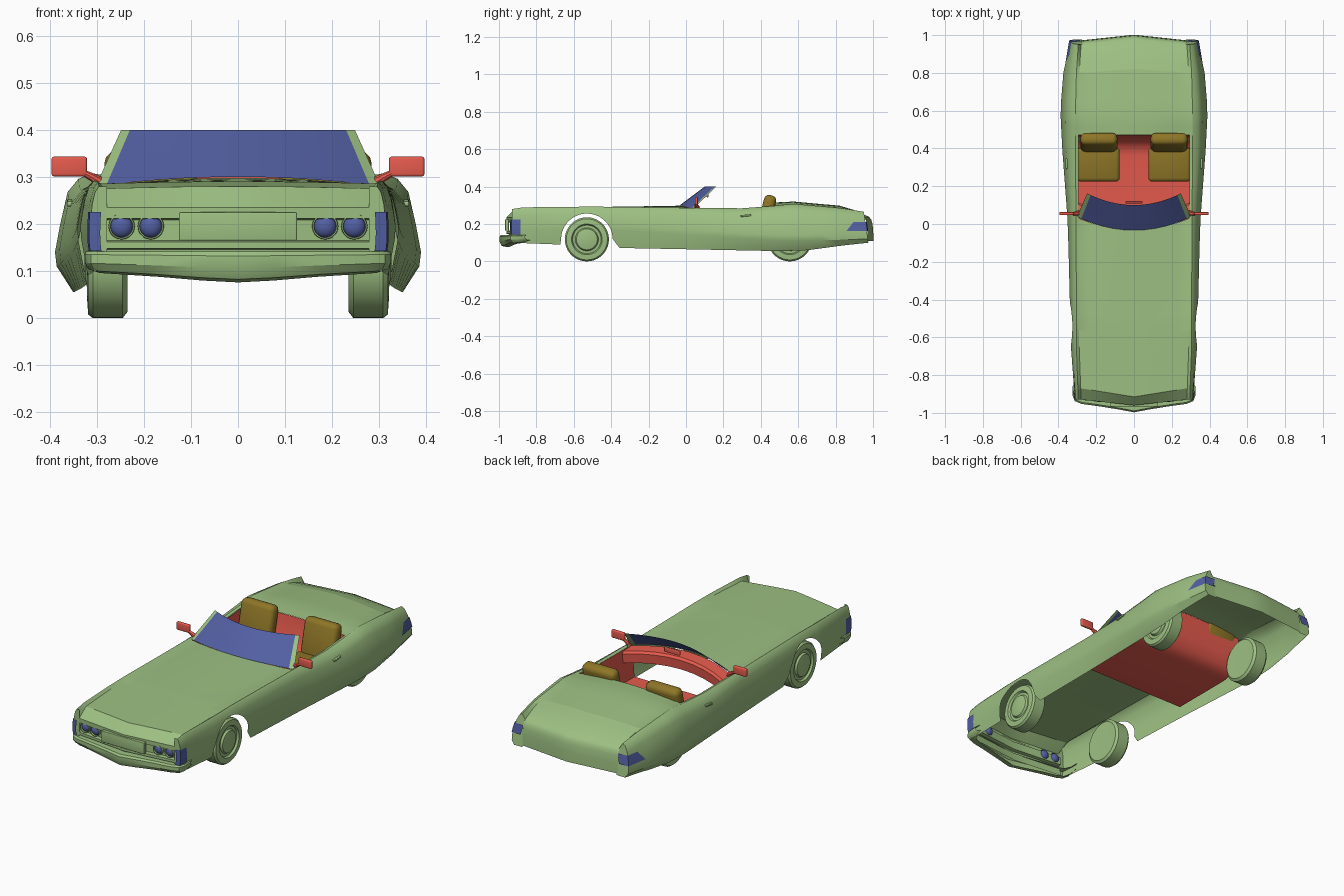
import bpy, bmesh, math
from mathutils import Vector, Matrix

if "Cube" in bpy.data.objects:
    bpy.data.objects.remove(bpy.data.objects["Cube"])


def material(name, rgb):
    m = bpy.data.materials.new(name)
    m.use_nodes = True
    m.diffuse_color = (*rgb, 1)
    m.node_tree.nodes["Principled BSDF"].inputs["Base Color"].default_value = (*rgb, 1)
    return m


GREEN = material("sage green", (0.34, 0.53, 0.225))
BLUE = material("slate blue", (0.085, 0.115, 0.36))
RED = material("coral red", (0.80, 0.105, 0.075))
OCHRE = material("ochre", (0.27, 0.18, 0.02))


def finish(name, bm, mats, mirror=False, angle=30):
    bmesh.ops.remove_doubles(bm, verts=bm.verts, dist=0.0004)
    bmesh.ops.recalc_face_normals(bm, faces=bm.faces)
    me = bpy.data.meshes.new(name)
    bm.to_mesh(me)
    bm.free()
    ob = bpy.data.objects.new(name, me)
    bpy.context.collection.objects.link(ob)
    for m in mats:
        me.materials.append(m)
    bpy.ops.object.select_all(action="DESELECT")
    ob.select_set(True)
    bpy.context.view_layer.objects.active = ob
    bpy.ops.object.shade_smooth_by_angle(angle=math.radians(angle))
    if mirror:
        mod = ob.modifiers.new("Mirror", "MIRROR")
        mod.use_clip = True
        mod.merge_threshold = 0.001


def sheet(name, rows, mats, angle=30, skip=lambda c: False, pick=lambda c: 0):
    bm = bmesh.new()
    vs = [[bm.verts.new(p) for p in r] for r in rows]
    for a, b in zip(vs, vs[1:]):
        for i in range(len(a) - 1):
            quad = (a[i], a[i + 1], b[i + 1], b[i])
            c = sum((v.co for v in quad), Vector()) / 4
            if not skip(c):
                bm.faces.new(quad).material_index = pick(c)
    finish(name, bm, mats, True, angle)


def box(name, size, loc, mat, bevel, tilt=0.0, mirror=False):
    bm = bmesh.new()
    bmesh.ops.create_cube(bm, size=1, matrix=Matrix.Translation(loc)
                          @ Matrix.Rotation(tilt, 4, "X") @ Matrix.Diagonal((*size, 1)))
    bmesh.ops.bevel(bm, geom=bm.edges[:], offset=bevel, segments=3, profile=0.5, affect="EDGES")
    finish(name, bm, [mat], mirror)


def interp(keys, y):
    for a, b in zip(keys, keys[1:]):
        if y <= b[0]:
            f = max(0, (y - a[0]) / (b[0] - a[0]))
            return [p + (q - p) * f for p, q in zip(a[1:], b[1:])]
    return list(keys[-1][1:])


# Body shape along y: half widths at shoulder, belt, crease and sill
WIDTH = [(-.93, .295, .31, .312, .305), (-.65, .305, .325, .334, .32),
         (-.4, .305, .33, .34, .32), (0, .307, .335, .35, .33), (.4, .31, .36, .38, .345),
         (.6, .31, .362, .39, .352), (.8, .305, .347, .374, .345), (.95, .295, .325, .342, .325)]
# Heights: shoulder, deck edge, deck centre
TOP = [(-.93, .28, .235, .235), (-.87, .289, .275, .28), (-.5, .293, .286, .29),
       (.03, .286, .281, .298), (.3, .284, .28, .298), (.47, .297, .294, .315),
       (.57, .308, .305, .32), (.8, .288, .284, .298), (.87, .279, .266, .276),
       (.95, .265, .235, .238)]
# Heights: crease, sill
LOW = [(-.93, .2, .1), (-.67, .2, .09), (-.36, .195, .072), (0, .172, .065),
       (.5, .14, .055), (.65, .14, .06), (.95, .15, .1)]
BOW = [(-.93, -.03), (-.87, -.045), (-.6, -.03), (.03, -.06), (.47, 0), (.95, .03)]
WHEEL_Y, WHEEL_R, ARCH_R = -.53, .118, .138
DECK = (0, .25, .5, .8, 1)


def side_profile(y):
    xs, xb, xc, xl = interp(WIDTH, y)
    zs, zc, zl = interp(TOP, y)[0], *interp(LOW, y)
    return [(xs, zs), (xs + (xb - xs) * .55, zs - .012), (xb, zs - .04),
            (xb * .4 + xc * .6, (zs - .04) * .45 + zc * .55), (xc, zc),
            (xc * .85 + xl * .15 + .002, zc - .03), (xl, zl)]


def side_x(y, z):
    return interp([(-h, x) for x, h in side_profile(y)], -z)[0]


def rake(y, z):
    return y + max(0, y - .85) * 1.5 * (.27 - z)


def deck_row(y):
    zs, ze, zc = interp(TOP, y)
    inner, bow = side_profile(y)[0][0] - .015, interp(BOW, y)[0]
    return [(inner * t, y + bow * ((1 - t * t) if abs(y) < .5 else 1 - t),
             ze + (zc - ze) * (1 - t * t)) for t in DECK]


def station(y):
    row, d = deck_row(y), y - WHEEL_Y
    floor = WHEEL_R + math.sqrt(ARCH_R ** 2 - d * d) if abs(d) < ARCH_R else 0
    for x, z in side_profile(y):
        h = max(z, floor)
        row.append((side_x(y, h), rake(y, h), h))
    return row


def opening(c):
    cowl = .035 - .06 * (1 - (c.x / .29) ** 2)
    cockpit = cowl < c.y < .47 and c.x < .285
    tail = c.y > .8 and c.x < interp(WIDTH, c.y)[0] - .0165
    return cockpit or tail


# Open body shell with wheel arch and cockpit opening
arch = [WHEEL_Y - ARCH_R * .9999 * math.cos(math.pi * i / 20) for i in range(21)]
ys = [-.93, -.9, -.87, -.8, -.72, -.672] + arch + [-.355, -.25, -.12, .03, .12, .21, .3,
      .385, .47, .52, .57, .65, .73, .8, .84, .87, .91, .95]
sheet("body_shell", [station(y) for y in ys], [GREEN], skip=opening)

# Boot lid rolling down into the tail, between the fender tips
roll = [[(.28 * t, y + .03 * (1 - t), z) for t in DECK]
        for y, z in ((.961, .222), (.967, .2), (.971, .16), (.972, .108))]
sheet("boot_lid", [deck_row(y) for y in (.8, .84, .87, .91, .95)] + roll, [GREEN], angle=50)
sheet("fender_tail", [[(.276, rake(.95, z), min(z, .235)), (x, rake(.95, z), z)]
                      for x, z in side_profile(.95)], [GREEN])

# Front grille panel, pointed in plan, with a recessed band
grille = [(.235, 0), (.212, 0), (.208, .018), (.165, .018), (.162, 0), (.148, 0), (.146, .012), (.1, .02)]
sheet("grille_panel", [[(.28 * t, -.93 - .03 * (1 - t) + d, z) for t in (0, .33, .66, 1)]
                       for z, d in grille], [GREEN])
sheet("fender_front", [[(.278, -.93, z), (x, -.93, z)] for x, z in side_profile(-.93)], [GREEN])

# Front bumper swept along a pointed path
path = [(0, -.997, .076), (.08, -.982, .08), (.18, -.966, .088), (.28, -.952, .094),
        (.312, -.938, .096), (.325, -.91, .1), (.325, -.86, .112)]
sheet("front_bumper", [[(x * s, y + d, low + (.142 - low) * f)
                        for s, d, f in ((.95, .045, 1), (.99, .008, 1), (1, 0, .85), (1, 0, .45),
                                        (.98, .012, .1), (.94, .045, 0))]
                       for x, y, low in path], [GREEN])
box("number_plate", (.25, .02, .06), (0, -.957, .195), GREEN, .003)


# Lamps wrapping round the corners
def corner_lamp(name, y_in, y_end, z0, z1, wrap, lean=0):
    e, s = .004, math.copysign(.004, y_end)
    rows = []
    for i in range(5):
        z = z0 + (z1 - z0) * i / 4
        xe = side_x(y_end, z) + e
        ye = rake(y_end, z) + s
        yi = y_in + lean * (z - z0)
        rows.append([(side_x(yi, z) + e, yi, z), (xe, ye, z), (xe - wrap, ye + s, z)])
    sheet(name, rows, [BLUE])


corner_lamp("front_indicator", -.885, -.93, .143, .225, .024)
corner_lamp("tail_lamp", .857, .95, .162, .212, .055, lean=.8)

# Twin round headlamps with rims
for i, x in enumerate((.185, .247)):
    y = -.915 - .03 * (1 - x / .28)
    bm = bmesh.new()
    bmesh.ops.create_uvsphere(bm, u_segments=20, v_segments=10, radius=.024,
                              matrix=Matrix.Translation((x, y, .195)) @ Matrix.Diagonal((1, .7, 1, 1)))
    finish(f"headlamp_{i + 1}", bm, [BLUE], True)
    ring = [[(x + r * math.cos(a), y + d, .195 + r * math.sin(a))
             for r, d in ((.023, 0), (.024, -.014), (.027, -.014), (.028, 0))]
            for a in [math.tau * k / 20 for k in range(21)]]
    sheet(f"headlamp_rim_{i + 1}", ring, [GREEN])

# Wheels turned from a profile, with a raised hub cap
tyre = [(0, .237), (.105, .235), (.118, .245), (.118, .308), (.11, .318), (.082, .32),
        (.076, .31), (.062, .31), (.056, .32), (.03, .325), (0, .326)]
for name, y in (("front_wheel", WHEEL_Y), ("rear_wheel", .555)):
    sheet(name, [[(x, y + r * math.cos(a), WHEEL_R + r * math.sin(a)) for r, x in tyre]
                 for a in [math.tau * k / 36 for k in range(37)]], [GREEN])


# Curved windscreen; its outer columns are the pillars
def screen(t, f, dy=0, dz=0):
    a = Vector((.285 * t, -.033 + .063 * t * t + dy, .30 - .018 * t * t + dz))
    return a.lerp(Vector((.234 * t, .10 + .055 * t * t, .40)), f)


sheet("windscreen", [[screen(t, f) for t in (0, .2, .4, .6, .8, .98, 1.06)]
                     for f in (0, .5, 1)], [BLUE, GREEN],
      pick=lambda c: int(c.x > .285 * .985 - .051 * (c.z - .28) / .12))

# Dashboard
sheet("dashboard", [[screen(t, 0, dy, dz) for t in (0, .25, .5, .75, 1.03)]
                    for dy, dz in ((.006, -.004), (.07, -.008), (.08, -.02), (.075, -.07))], [RED])

# Cockpit tub: floor, curved rear wall meeting the deck, and inner door walls
tub = [(.01, .1), (.36, .1), (.4, .108), (.435, .135), (.46, .19), (.472, .293)]
sheet("cockpit_floor", [[(.295 * t, y, z + (.02 * (1 - t * t) if z > .25 else 0)) for t in DECK]
                        for y, z in tub], [RED])
sheet("inner_door", [[(.295, y, z), (.295, max(y, .03), .281 + max(0, y - .39) * .14)]
                     for y, z in tub], [RED])

# Seats
box("seat_cushion", (.225, .18, .07), (.188, .315, .148), OCHRE, .02, .06, True)
box("seat_back", (.195, .066, .2), (.186, .432, .256), OCHRE, .026, -.24, True)

# Mirrors
box("door_mirror", (.075, .016, .042), (.358, .055, .322), RED, .005, 0, True)
sheet("mirror_arm", [[Vector(p) + Vector((0, r * math.cos(a), r * math.sin(a)))
                      for p, r in (((.29, .06, .287), .014), ((.312, .055, .30), .01),
                                   ((.335, .055, .312), .007))]
                     for a in [math.tau * k / 10 for k in range(11)]], [RED])
box("rear_view_mirror", (.09, .012, .025), (0, .115, .355), RED, .004)

# Door handles
box("door_handle", (.012, .055, .01), (side_x(.32, .245) + .002, .32, .245), GREEN, .003, .1, True)
